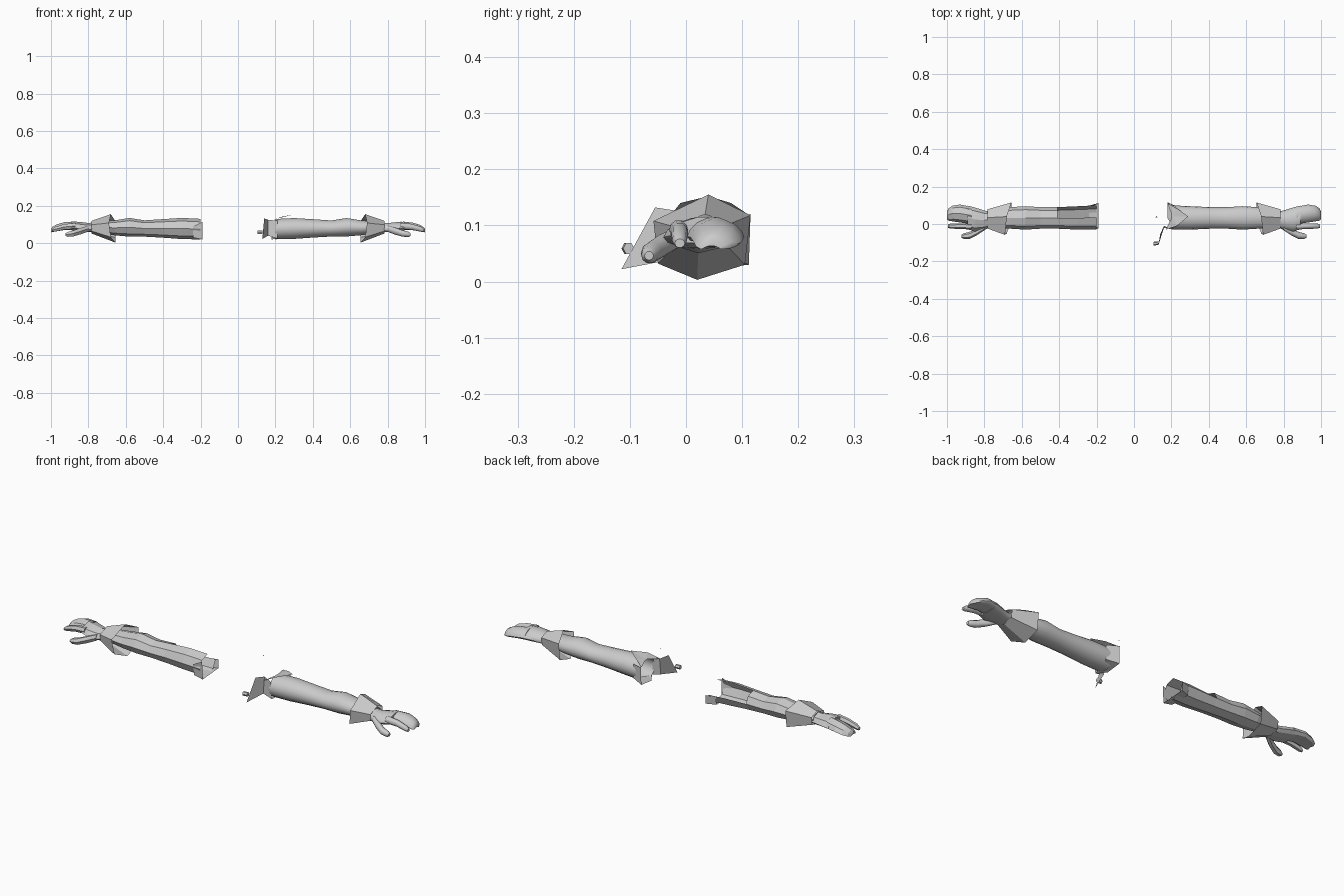
import bpy, bmesh, math

grey = bpy.data.materials.new("light grey")
grey.diffuse_color = (0.6, 0.6, 0.6, 1)


def finish(name, bm, smooth):
    me = bpy.data.meshes.new(name)
    bmesh.ops.recalc_face_normals(bm, faces=bm.faces)
    bm.to_mesh(me)
    bm.free()
    me.materials.append(grey)
    ob = bpy.data.objects.new(name, me)
    bpy.context.collection.objects.link(ob)
    if smooth:
        bpy.ops.object.select_all(action='DESELECT')
        ob.select_set(True)
        bpy.context.view_layer.objects.active = ob
        bpy.ops.object.shade_smooth_by_angle(angle=math.radians(50))
    return ob


def bridge(bm, rings, skip=lambda i, j: False):
    n = len(rings[0])
    for i in range(len(rings) - 1):
        for j in range(n):
            if not skip(i, j):
                k = (j + 1) % n
                bm.faces.new((rings[i][j], rings[i][k], rings[i + 1][k], rings[i + 1][j]))


# Loft of oval sections (x, y_min, y_max, z_min, z_max); droop bends the sides down
def loft(name, side, secs, n, smooth, caps=(True, True), droop=0.0, skip=lambda i, j: False):
    bm = bmesh.new()
    rings = []
    for x, y0, y1, z0, z1 in secs:
        ring = []
        for j in range(n):
            a = 2 * math.pi * j / n
            c, s = math.cos(a), math.sin(a)
            ring.append(bm.verts.new((side * x, (y0 + y1) / 2 + (y1 - y0) / 2 * c,
                                      (z0 + z1) / 2 + (z1 - z0) / 2 * s - droop * c * c)))
        rings.append(ring)
    bridge(bm, rings, skip)
    if caps[0]:
        bm.faces.new(rings[0])
    if caps[1]:
        bm.faces.new(rings[-1])
    return finish(name, bm, smooth)


def sheet(name, pts, faces):
    bm = bmesh.new()
    vs = [bm.verts.new(p) for p in pts]
    for f in faces:
        bm.faces.new([vs[i] for i in f])
    return finish(name, bm, False)


arm = [(0.20, -0.03, 0.10, 0.020, 0.130), (0.30, -0.03, 0.095, 0.022, 0.135),
       (0.41, -0.025, 0.09, 0.030, 0.128), (0.50, -0.025, 0.09, 0.035, 0.122),
       (0.58, -0.03, 0.095, 0.035, 0.135), (0.66, -0.025, 0.09, 0.042, 0.122),
       (0.78, -0.015, 0.065, 0.060, 0.112)]
palm = [(0.765, -0.015, 0.065, 0.058, 0.112), (0.80, -0.032, 0.072, 0.060, 0.108),
        (0.85, -0.040, 0.088, 0.064, 0.114), (0.89, -0.028, 0.098, 0.068, 0.116)]
mitt = [(0.87, 0.0, 0.092, 0.070, 0.116), (0.93, 0.008, 0.104, 0.070, 0.112),
        (0.97, 0.014, 0.098, 0.064, 0.100), (0.992, 0.018, 0.084, 0.062, 0.087),
        (1.0, 0.026, 0.065, 0.064, 0.076)]
index = [(0.87, -0.030, 0.004, 0.074, 0.110), (0.93, -0.026, 0.004, 0.070, 0.104),
         (0.98, -0.025, 0.002, 0.060, 0.088), (0.995, -0.020, -0.002, 0.060, 0.076)]
thumb = [(0.80, -0.034, 0.0, 0.060, 0.095), (0.84, -0.060, -0.025, 0.045, 0.084),
         (0.88, -0.080, -0.042, 0.034, 0.070), (0.91, -0.080, -0.050, 0.032, 0.062),
         (0.922, -0.074, -0.058, 0.038, 0.054)]
# Outline of the flared cuff rim: x, y, z
rim = [(0.68, 0.04, 0.155), (0.655, 0.115, 0.118), (0.655, 0.105, 0.03),
       (0.655, 0.02, 0.003), (0.68, -0.05, 0.032), (0.69, -0.058, 0.108)]

for side, tag in ((-1, "faceted"), (1, "smooth")):
    sm = side > 0
    n = 18 if sm else 8
    # the faceted sleeve is open along the upper back near the shoulder
    gap = (lambda i, j: False) if sm else (lambda i, j: i < 2 and j in (0, 1))
    loft(tag + "_forearm", side, arm, n, sm, (False, True), skip=gap)
    loft(tag + "_palm", side, palm, 14 if sm else 8, sm, droop=0.01)
    loft(tag + "_fingers", side, mitt, 14 if sm else 8, sm, droop=0.012)
    loft(tag + "_index_finger", side, index, 10 if sm else 6, sm)
    loft(tag + "_thumb", side, thumb, 10 if sm else 6, sm)

    # flared cuff narrowing to the wrist
    bm = bmesh.new()
    outer = [bm.verts.new((side * x, y, z)) for x, y, z in rim]
    wrist = [bm.verts.new((side * 0.782, 0.025 + (y - 0.025) * 0.6, 0.086 + (z - 0.08) * 0.45))
             for x, y, z in rim]
    bridge(bm, [outer, wrist])
    finish(tag + "_cuff", bm, False)

# Torn shoulder edge of the faceted arm
sheet("faceted_shoulder_flap",
      [(-0.24, -0.03, 0.09), (-0.19, -0.025, 0.115), (-0.19, -0.02, 0.02), (-0.24, -0.02, 0.03),
       (-0.19, 0.11, 0.03), (-0.24, 0.09, 0.03), (-0.19, 0.112, 0.075), (-0.24, 0.098, 0.075)],
      [(0, 1, 2, 3), (3, 2, 4, 5), (5, 4, 6, 7)])

# Torn shoulder edge of the smooth arm
sheet("smooth_shoulder_flap",
      [(0.21, -0.03, 0.12), (0.14, -0.055, 0.132), (0.13, -0.115, 0.022), (0.21, -0.02, 0.025),
       (0.18, 0.03, 0.02), (0.18, 0.112, 0.03), (0.24, 0.09, 0.04), (0.18, 0.115, 0.12),
       (0.24, 0.09, 0.115), (0.16, -0.02, 0.04), (0.16, -0.01, 0.125)],
      [(0, 10, 9, 3), (10, 1, 2, 9), (3, 4, 5, 6), (6, 5, 7, 8)])
sheet("shoulder_top_scrap",
      [(0.18, 0.11, 0.12), (0.235, 0.08, 0.140), (0.29, 0.04, 0.152), (0.23, -0.01, 0.140),
       (0.17, -0.03, 0.115), (0.205, 0.04, 0.130)],
      [(0, 1, 5), (1, 2, 5), (2, 3, 5), (3, 4, 5)])

# Loose bits beside the smooth shoulder
loft("loose_nub", 1, [(0.105, -0.115, -0.095, 0.048, 0.070), (0.13, -0.112, -0.092, 0.048, 0.070)], 6, False)
sheet("loose_speck", [(0.115, 0.036, 0.206), (0.125, 0.036, 0.206), (0.12, 0.044, 0.206)], [(0, 1, 2)])
